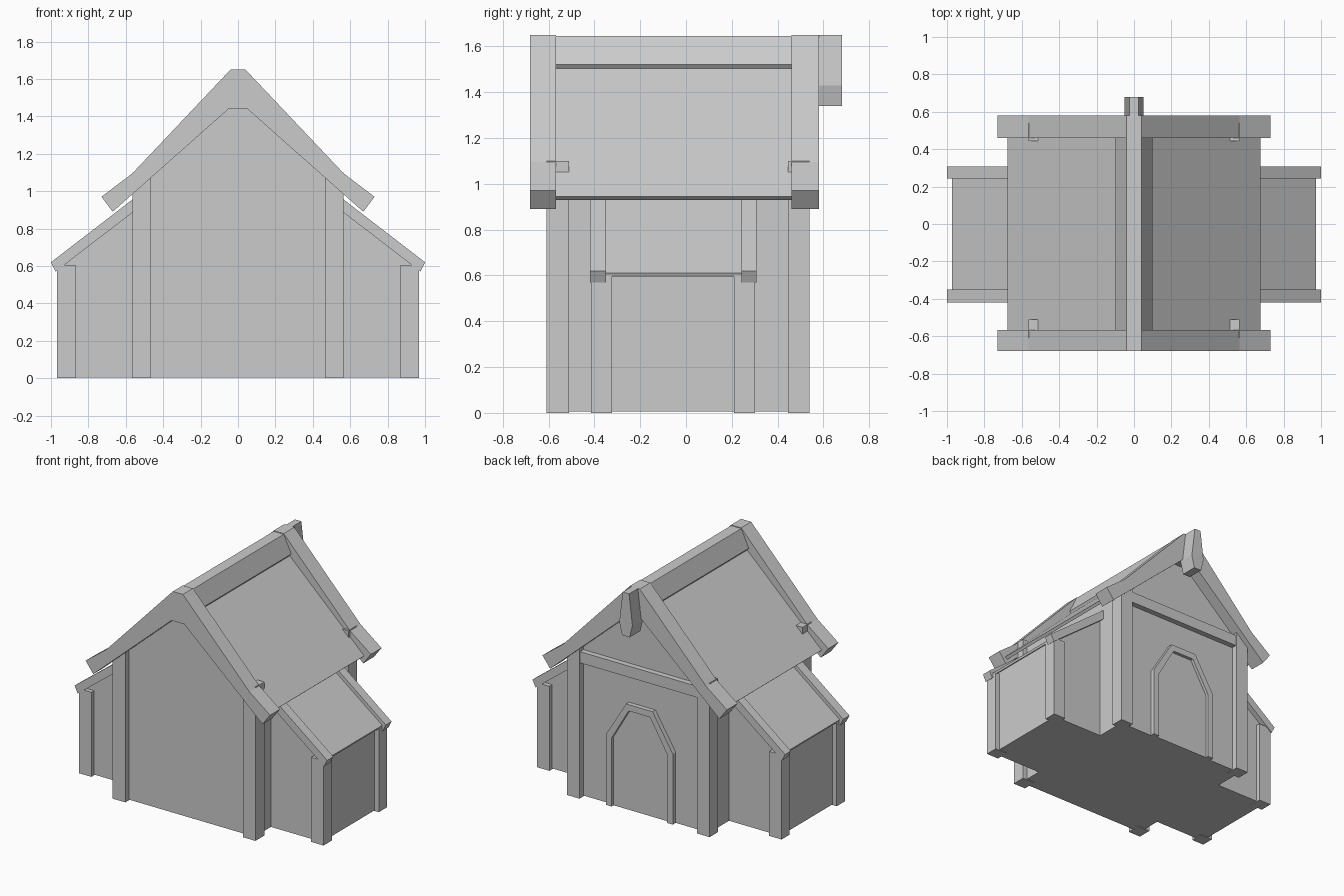
import bpy, bmesh

if "Cube" in bpy.data.objects:
    bpy.data.objects.remove(bpy.data.objects["Cube"])


def prism(name, pts, y0, y1):
    """Extrude an x-z outline from y0 to y1."""
    bm = bmesh.new()
    face = bm.faces.new([bm.verts.new((x, y0, z)) for x, z in pts])
    res = bmesh.ops.extrude_face_region(bm, geom=[face])
    verts = [g for g in res["geom"] if isinstance(g, bmesh.types.BMVert)]
    bmesh.ops.translate(bm, verts=verts, vec=(0, y1 - y0, 0))
    bmesh.ops.recalc_face_normals(bm, faces=bm.faces)
    mesh = bpy.data.meshes.new(name)
    bm.to_mesh(mesh)
    bm.free()
    obj = bpy.data.objects.new(name, mesh)
    bpy.context.collection.objects.link(obj)
    return obj


def sym(half):
    """Complete a right-hand outline by reflecting it across x = 0."""
    return half + [(-x, z) for x, z in reversed(half)]


def box(name, x0, x1, y0, y1, z0, z1):
    return prism(name, [(x0, z0), (x1, z0), (x1, z1), (x0, z1)], y0, y1)


# Main hall walls
prism("main_walls", sym([(0.53, 0.005), (0.53, 1.06), (0.02, 1.545)]), -0.57, 0.495)

# Main roof sheet and ridge cap
prism("main_roof", sym([(0.02, 1.52), (0.66, 0.93), (0.677, 0.945), (0.02, 1.568)]), -0.6, 0.5)
prism("ridge_cap", sym([(0.07, 1.48), (0.1, 1.52), (0.04, 1.645)]), -0.6, 0.5)

# Heavy gable frames at both ends
gable = sym([(0.05, 1.44), (0.67, 0.89), (0.73, 0.97), (0.565, 1.095), (0.04, 1.65)])
for name, y0, y1 in (("front_gable_frame", -0.68, -0.567), ("back_gable_frame", 0.46, 0.58)):
    prism(name, gable, y0, y1)

# Carved ridge ornament over the entrance
prism("ridge_ornament", sym([(0.03, 1.34), (0.052, 1.43), (0.025, 1.65)]), 0.56, 0.68)

# Entrance: tie beam, arched frame and door
box("tie_beam", -0.48, 0.48, 0.46, 0.535, 0.97, 1.05)
outer = [(0.265, 0.005), (0.265, 0.51), (0.105, 0.77)]
inner = [(0.22, 0.005), (0.22, 0.495), (0.085, 0.725)]
prism("door_frame", sym(outer) + list(reversed(sym(inner))), 0.48, 0.528)
prism("door", sym(inner), 0.48, 0.505)

for s, side in ((1, "right"), (-1, "left")):
    def flip(pts):
        return [(s * x, z) for x, z in pts]

    # Main corner posts, their tops poking through the roof
    for end, y0, y1 in (("front", -0.61, -0.51), ("back", 0.445, 0.54)):
        box(f"{end}_{side}_post", s * 0.465, s * 0.565, y0, y1, 0, 1.1)

    # Side wing walls and roof sheet
    prism(f"{side}_wing_walls",
          flip([(0.5, 0.005), (0.935, 0.005), (0.935, 0.62), (0.5, 0.955)]), -0.385, 0.27)
    prism(f"{side}_wing_roof",
          flip([(0.5, 0.94), (0.965, 0.595), (0.972, 0.61), (0.5, 0.972)]), -0.38, 0.265)

    # Wing corner posts and verge boards
    for end, p0, p1, b0, b1 in (("front", -0.415, -0.322, -0.42, -0.35),
                                ("back", 0.21, 0.302, 0.243, 0.308)):
        box(f"{end}_{side}_wing_post", s * 0.87, s * 0.968, p0, p1, 0, 0.605)
        prism(f"{end}_{side}_wing_verge",
              flip([(0.5, 0.935), (0.975, 0.57), (1.0, 0.62), (0.5, 1.005)]), b0, b1)
